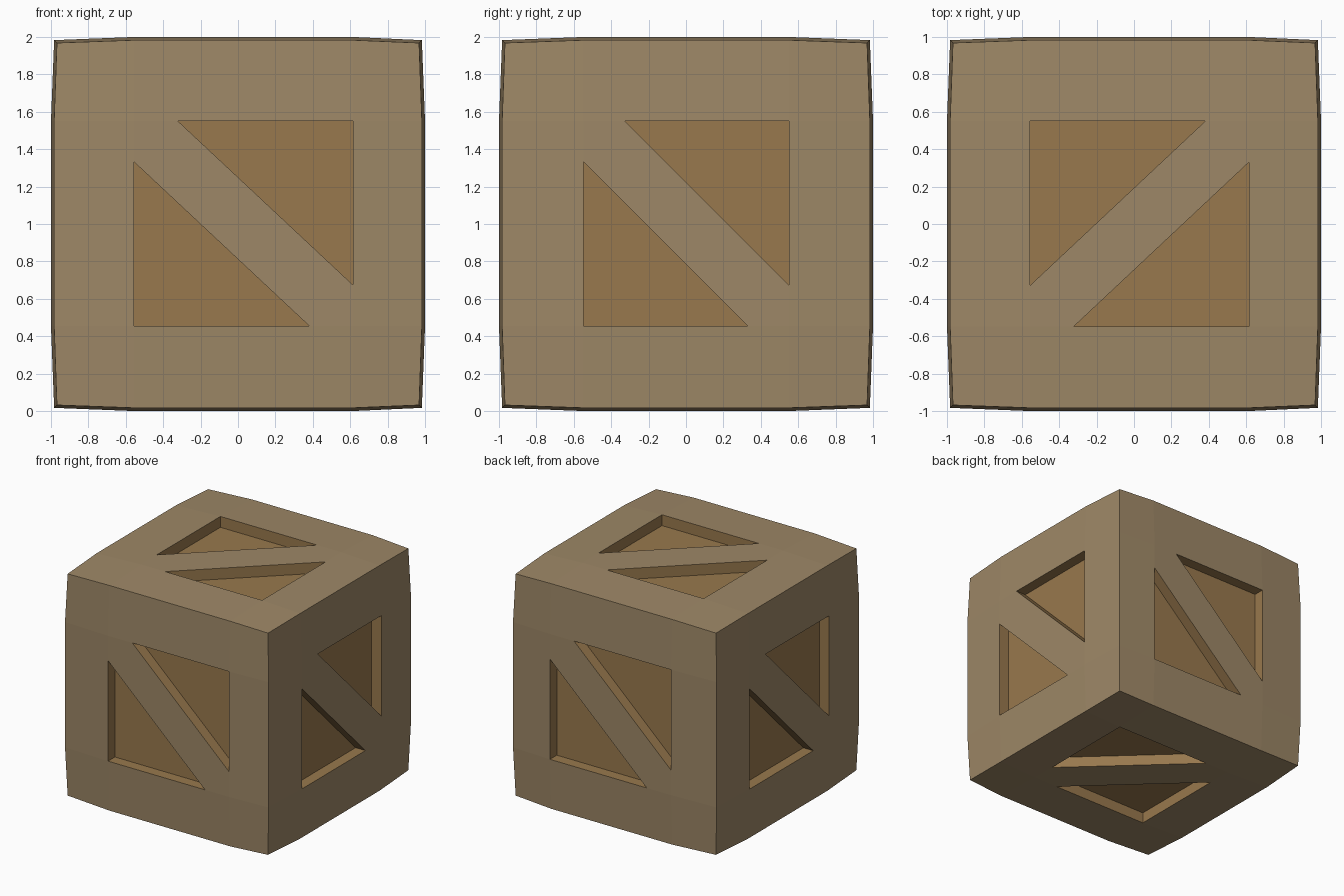
import bpy, bmesh
from mathutils import Vector

if "Cube" in bpy.data.objects:
    bpy.data.objects.remove(bpy.data.objects["Cube"])

LOW = (-0.555, -0.547, -0.545)    # limits of the recessed panel on each axis
HIGH = (0.615, 0.55, 0.55)
DEPTH = 0.095


def material(name, color):
    m = bpy.data.materials.new(name)
    m.diffuse_color = (*color, 1)
    m.use_nodes = True
    m.node_tree.nodes["Principled BSDF"].inputs["Base Color"].default_value = m.diffuse_color
    return m


bm = bmesh.new()
bmesh.ops.create_cube(bm, size=2)

# Divide every side into a 3 x 3 layout: frame ring and centre panel
for axis in range(3):
    for cut in (LOW[axis], HIGH[axis]):
        n = Vector((0, 0, 0))
        n[axis] = 1
        bmesh.ops.bisect_plane(bm, geom=bm.verts[:] + bm.edges[:] + bm.faces[:],
                               plane_co=n * cut, plane_no=n)

# Centre panels touch no cube edge
outer = {v: [i for i in range(3) if abs(v.co[i]) > 0.99] for v in bm.verts}
panels = [f for f in bm.faces if all(len(outer[v]) == 1 for v in f.verts)]
panels = [(f.verts[:], outer[f.verts[0]][0]) for f in panels]

# Slight bulge: pull in cube edges and corners
for v, axes in outer.items():
    for i in axes:
        v.co[i] *= (1, 0.983, 0.968)[len(axes) - 1]

# Split each panel into a diagonal brace and two triangles
pits = []
for verts, axis in panels:
    want = -1 if axis == 0 else 1
    brace_end = [v.co.x * v.co.y * v.co.z * want > 0 for v in verts]
    ends = {}
    for k in range(4):
        a, b = verts[k], verts[(k + 1) % 4]
        end, corner = (a, b) if brace_end[k] else (b, a)
        edge = bm.edges.get((a, b))
        new = bmesh.utils.edge_split(edge, end, 0.2)[1]
        ends.setdefault(corner, []).append(new)
    for corner, (a, b) in ends.items():
        face = (set(a.link_faces) & set(b.link_faces)).pop()
        bmesh.utils.face_split(face, a, b)
        pits += [f for f in corner.link_faces if len(f.verts) == 3 and a in f.verts and b in f.verts]

# Sink the triangles
bm.normal_update()
walls = bmesh.ops.inset_individual(bm, faces=pits, thickness=0, depth=-DEPTH)["faces"]
for f in pits + walls:
    f.material_index = 1

bmesh.ops.translate(bm, verts=bm.verts, vec=(0, 0, 1))
bm.normal_update()
mesh = bpy.data.meshes.new("crate")
bm.to_mesh(mesh)
bm.free()
mesh.materials.append(material("frame_wood", (0.34, 0.245, 0.135)))
mesh.materials.append(material("panel_wood", (0.315, 0.19, 0.075)))
crate = bpy.data.objects.new("crate", mesh)
bpy.context.collection.objects.link(crate)
